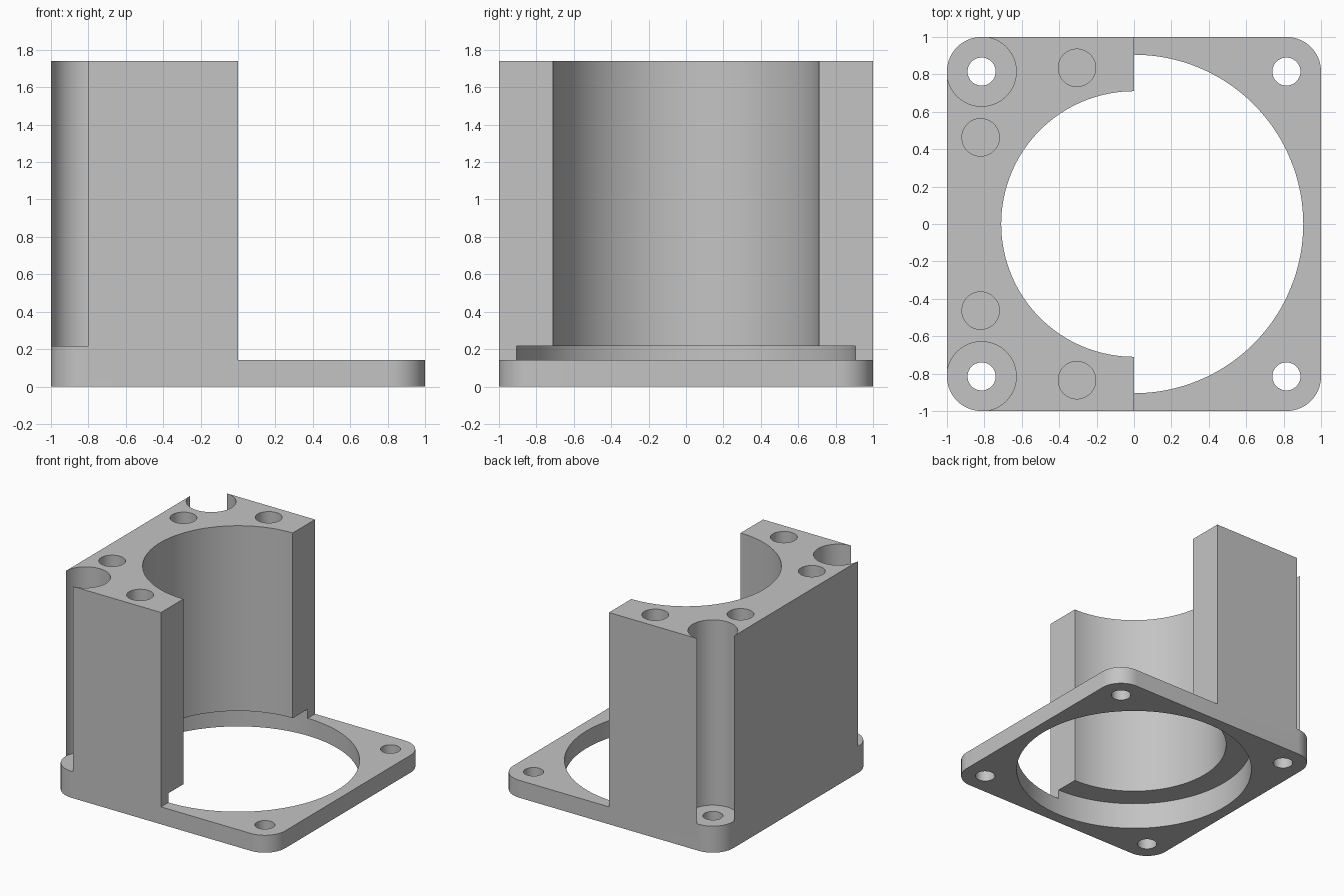
import bpy, bmesh, math

default = bpy.data.objects.get("Cube")
if default:
    bpy.data.objects.remove(default, do_unlink=True)

HEIGHT, FLANGE, LEDGE = 1.74, 0.143, 0.218
CORNER = 0.815      # bolt centre offset
RADIUS = 0.185      # corner rounding

grey = bpy.data.materials.new("grey_plastic")
grey.use_nodes = True
colour = (0.55, 0.55, 0.55, 1)
grey.diffuse_color = colour
grey.node_tree.nodes["Principled BSDF"].inputs["Base Color"].default_value = colour


def prism(name, outline, z0, z1):
    """Extrude a counter-clockwise outline from z0 to z1."""
    bm = bmesh.new()
    base = bm.faces.new([bm.verts.new((x, y, z0)) for x, y in outline])
    top = bmesh.ops.extrude_face_region(bm, geom=[base], use_keep_orig=True)["geom"]
    verts = [g for g in top if isinstance(g, bmesh.types.BMVert)]
    bmesh.ops.translate(bm, verts=verts, vec=(0, 0, z1 - z0))
    bmesh.ops.recalc_face_normals(bm, faces=bm.faces)
    mesh = bpy.data.meshes.new(name)
    bm.to_mesh(mesh)
    bm.free()
    mesh.materials.append(grey)
    obj = bpy.data.objects.new(name, mesh)
    bpy.context.collection.objects.link(obj)
    return obj


def arc(x, y, r, start, sweep, n):
    angles = [math.radians(start + sweep * i / n) for i in range(n + 1)]
    return [(x + r * math.cos(a), y + r * math.sin(a)) for a in angles]


def circle(x, y, r, n=64):
    return arc(x, y, r, 0, 360, n)[:-1]


# Solid block with rounded vertical corners
outline = []
for i, (sx, sy) in enumerate([(1, 1), (-1, 1), (-1, -1), (1, -1)]):
    outline += arc(sx * CORNER, sy * CORNER, RADIUS, 90 * i, 90, 16)
body = prism("motor_mount", outline, 0, HEIGHT)
bpy.context.view_layer.objects.active = body


def cut(outline, z0, z1):
    cutter = prism("cutter", outline, z0, z1)
    cutter.hide_render = True
    mod = body.modifiers.new("cut", "BOOLEAN")
    mod.operation = "DIFFERENCE"
    mod.solver = "EXACT"
    mod.object = cutter
    bpy.ops.object.modifier_apply(modifier=mod.name)
    bpy.data.objects.remove(cutter, do_unlink=True)


# Open half above the flange
cut([(0, -2), (2, -2), (2, 2), (0, 2)], FLANGE, 2)

# Wide recess below, narrower bore above
cut(circle(0, 0, 0.905, 128), -1, LEDGE)
cut(circle(0, 0, 0.71, 128), 0.1, 2)

for side in (-1, 1):
    # Screwdriver channel down the tall corners
    cut(circle(-CORNER, side * CORNER, RADIUS + 0.0005, 96), LEDGE, 2)
    # Through holes in the four corners
    for x in (-CORNER, CORNER):
        cut(circle(x, side * CORNER, 0.075, 48), -1, 1)
    # Blind fixing holes in the top
    for x, y in ((-0.305, 0.835), (-0.82, 0.463)):
        cut(circle(x, side * y, 0.1, 48), HEIGHT - 0.5, 2)

bpy.ops.object.select_all(action="DESELECT")
body.select_set(True)
bpy.ops.object.shade_smooth_by_angle(angle=math.radians(30))
